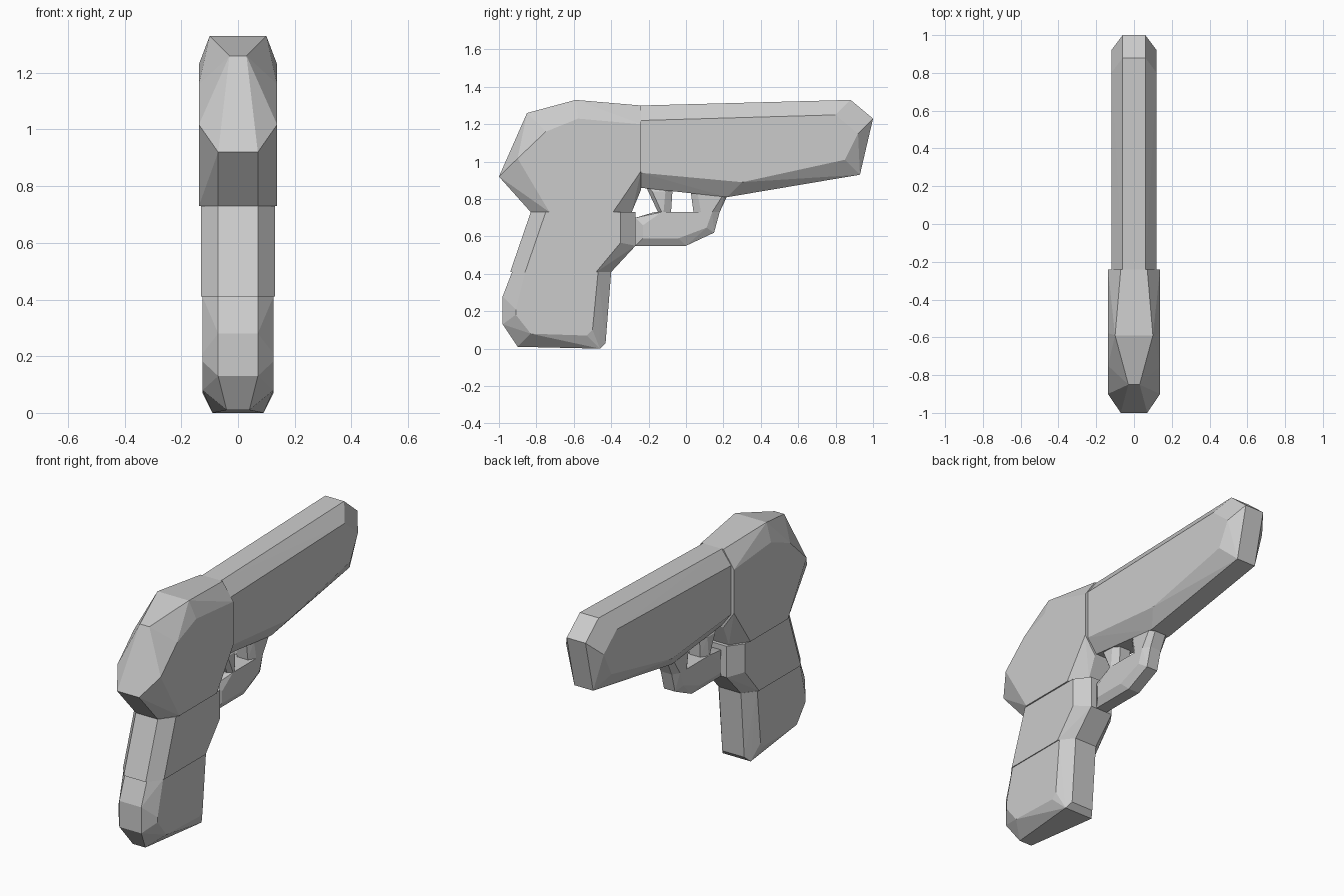
import bpy, bmesh

# Planes where neighbouring parts meet
SEAM = -0.24    # rear body to barrel
NECK = 0.73     # rear body to grip, trigger to guard
WAIST = 0.41    # upper grip to lower grip
JOINTS = (SEAM, NECK, WAIST)


def make_material(name, value):
    material = bpy.data.materials.new(name)
    colour = (value, value, value, 1)
    material.use_nodes = True
    material.diffuse_color = colour
    shader = material.node_tree.nodes["Principled BSDF"]
    shader.inputs["Base Color"].default_value = colour
    return material


def move_inward(value, middle, inset):
    """Step towards the middle, except where the part meets a neighbour."""
    if value in JOINTS:
        return value
    return value + max(-inset, min(inset, middle - value))


def faceted_part(name, outline, rim, belly, inset):
    """Chamfered slab: a narrow rim along the (y, z) outline and a wider,
    inset copy of it as the cheeks. A third value overrides the rim width."""
    middle_y = sum(point[0] for point in outline) / len(outline)
    middle_z = sum(point[1] for point in outline) / len(outline)
    bm = bmesh.new()
    for y, z, *own_rim in outline:
        half_width = own_rim[0] if own_rim else rim
        cheek_y = move_inward(y, middle_y, inset)
        cheek_z = move_inward(z, middle_z, inset)
        for side in (-1, 1):
            bm.verts.new((side * half_width, y, z))
            bm.verts.new((side * belly, cheek_y, cheek_z))
    result = bmesh.ops.convex_hull(bm, input=bm.verts)
    leftover = result["geom_interior"] + result["geom_unused"]
    loose = {item for item in leftover if isinstance(item, bmesh.types.BMVert)}
    bmesh.ops.delete(bm, geom=list(loose), context='VERTS')
    bmesh.ops.recalc_face_normals(bm, faces=bm.faces)
    mesh = bpy.data.meshes.new(name)
    bm.to_mesh(mesh)
    bm.free()
    mesh.materials.append(grey)
    part = bpy.data.objects.new(name, mesh)
    bpy.context.collection.objects.link(part)


cube = bpy.data.objects.get("Cube")
if cube:
    bpy.data.objects.remove(cube, do_unlink=True)

grey = make_material("plain grey", 0.6)

# Bulky rear body with a narrow upper back edge
rear_outline = [(-1, 0.92), (-0.85, 1.26, 0.03), (-0.59, 1.33, 0.1),
                (SEAM, 1.3), (SEAM, 0.85), (-0.29, NECK), (-0.83, NECK)]
faceted_part("rear_body", rear_outline, rim=0.07, belly=0.138, inset=0.1)

# Long barrel tapering to a chamfered tip
barrel_outline = [(SEAM, 1.3), (0.88, 1.33), (1, 1.23),
                  (0.93, 0.93), (0.22, 0.81), (SEAM, 0.86)]
faceted_part("barrel", barrel_outline, rim=0.06, belly=0.12, inset=0.08)

# Grip in two stacked pieces
upper_outline = [(-0.83, NECK), (-0.94, WAIST), (-0.4, WAIST),
                 (-0.27, 0.55), (-0.27, NECK)]
faceted_part("upper_grip", upper_outline, rim=0.07, belly=0.13, inset=0.08)
lower_outline = [(-0.93, WAIST), (-0.98, 0.28), (-0.98, 0.13),
                 (-0.9, 0.01, 0.04), (-0.46, 0, 0.09), (-0.43, 0.03),
                 (-0.4, WAIST)]
faceted_part("lower_grip", lower_outline, rim=0.07, belly=0.125, inset=0.07)

# Bar under the trigger, then the trigger and front post above it
guard_outline = [(-0.27, 0.7), (-0.27, 0.55), (0, 0.55), (0.15, 0.62),
                 (0.18, NECK), (-0.17, NECK)]
trigger_outline = [(-0.22, 0.88), (-0.15, NECK), (-0.08, NECK), (-0.07, 0.88)]
post_outline = [(0.02, 0.88), (0.04, NECK), (0.18, NECK), (0.25, 0.88)]
guard_parts = {"guard_bar": guard_outline, "trigger": trigger_outline,
               "guard_post": post_outline}
for name, outline in guard_parts.items():
    faceted_part(name, outline, rim=0.035, belly=0.06, inset=0.04)
